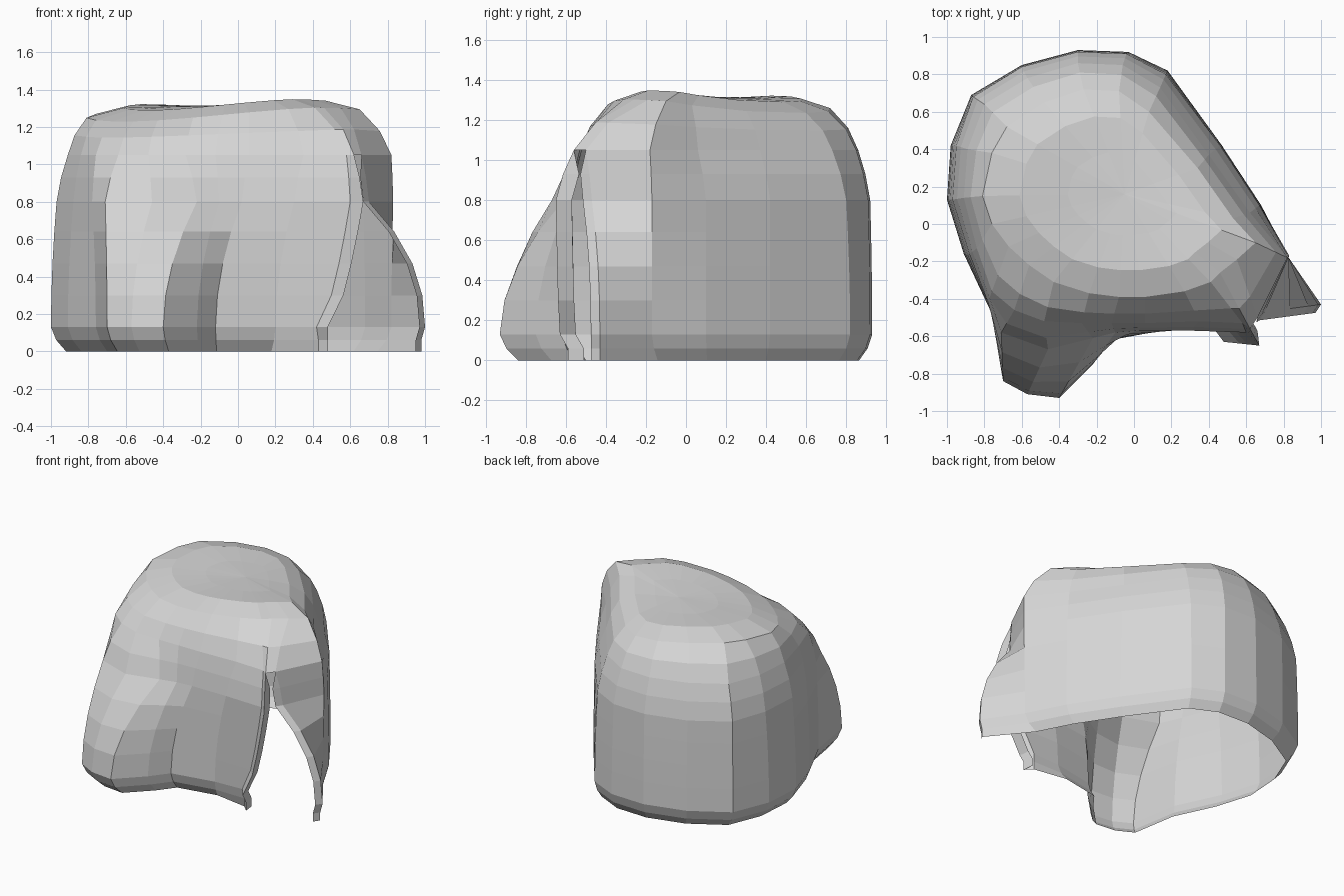
import bpy
import bmesh
from mathutils import Vector

cube = bpy.data.objects.get("Cube")
if cube:
    bpy.data.objects.remove(cube, do_unlink=True)

# One plain grey for the whole shell
grey = bpy.data.materials.new("light_grey")
grey.use_nodes = True
colour = (0.67, 0.67, 0.67, 1)
grey.diffuse_color = colour
grey.node_tree.nodes["Principled BSDF"].inputs["Base Color"].default_value = colour

# Contours run from the flared front rim of the opening, round the bump and
# the back, to the rear rim of the opening
BASE = [(.48, -.63), (.42, -.55), (.2, -.56), (-.12, -.62), (-.22, -.75),
        (-.4, -.93), (-.57, -.91), (-.7, -.84), (-.76, -.48), (-.91, -.16),
        (-1, .13), (-.98, .42), (-.87, .69), (-.6, .85), (-.3, .93),
        (-.03, .92), (.18, .82), (.47, .42), (.68, .1), (.82, -.17), (1, -.43)]
MIDDLE = [(.67, -.65), (.6, -.58), (.3, -.57), (.02, -.57), (-.1, -.58),
          (-.22, -.61), (-.46, -.67), (-.71, -.58), (-.78, -.42), (-.88, -.16),
          (-.97, .13), (-.95, .42), (-.86, .68), (-.6, .84), (-.3, .92),
          (-.04, .91), (.17, .8), (.46, .42), (.67, .1), (.83, -.17), (.7, -.47)]
SHOULDER = [(.62, -.56), (.58, -.53), (.35, -.52), (.06, -.53), (-.12, -.53),
            (-.28, -.53), (-.48, -.52), (-.64, -.46), (-.76, -.36), (-.84, -.13),
            (-.91, .14), (-.89, .4), (-.8, .64), (-.57, .78), (-.3, .86),
            (-.06, .85), (.14, .73), (.4, .37), (.62, .06), (.82, -.18),
            (.66, -.5)]
CROWN = [(.46, -.26), (.41, -.31), (.27, -.36), (.06, -.39), (-.08, -.39),
         (-.24, -.37), (-.43, -.31), (-.56, -.22), (-.67, -.12), (-.76, 0),
         (-.81, .15), (-.76, .38), (-.68, .52), (-.48, .65), (-.27, .72),
         (-.08, .71), (.08, .6), (.34, .3), (.53, .03), (.65, -.1), (.55, -.19)]
CENTRE = Vector((-.05, .16))


def blend(first, second, t):
    return [Vector(a).lerp(Vector(b), t) for a, b in zip(first, second)]


def shrink(contour, factor):
    return [CENTRE.lerp(Vector(p), factor) for p in contour]


def add_ring(bm, contour, z, saddle=0):
    ring = []
    for p in contour:
        height = z + saddle * (.4 * p.x - .4 * p.y - 2 * p.x * p.y)
        ring.append(bm.verts.new((p.x, p.y, height)))
    return ring


def bridge(bm, low, high, closed=False):
    count = len(low)
    for j in range(count if closed else count - 1):
        k = (j + 1) % count
        bm.faces.new((low[j], high[j], high[k], low[k]))


bm = bmesh.new()

# Curled hem
walls = []
for factor, z in ((.915, 0), (.97, .06)):
    hem = shrink(BASE, factor)
    hem[0] = Vector((.48, -.59))
    hem[1] = Vector((.43, -.54))
    hem[-1] = Vector((.98, -.43))
    walls.append(add_ring(bm, hem, z))

# Side wall, left open between the two rims; each rim has its own sweep
for z in (.13, .3, .47, .64, .8):
    t = (z - .13) / .67
    contour = blend(BASE, MIDDLE, t ** 1.9)
    contour[:2] = blend(BASE[:2], MIDDLE[:2], t ** .6)
    contour[-1:] = blend(BASE[-1:], MIDDLE[-1:], t ** 2.2)
    walls.append(add_ring(bm, contour, z))
walls.append(add_ring(bm, blend(MIDDLE, SHOULDER, .4), .93))
walls.append(add_ring(bm, blend(SHOULDER, CROWN, 0), 1.05))
for low, high in zip(walls, walls[1:]):
    bridge(bm, low, high)

# Rounded, slightly saddle-shaped crown, closed above the opening
crown = [walls[-1],
         add_ring(bm, blend(SHOULDER, CROWN, .36), 1.16, .03),
         add_ring(bm, shrink(CROWN, 1), 1.26, .08),
         add_ring(bm, shrink(CROWN, .74), 1.315, .11),
         add_ring(bm, shrink(CROWN, .4), 1.32, .11)]
for low, high in zip(crown, crown[1:]):
    bridge(bm, low, high, closed=True)
tip = bm.verts.new((CENTRE.x, CENTRE.y, 1.315))
last = crown[-1]
for j, v in enumerate(last):
    bm.faces.new((v, tip, last[(j + 1) % len(last)]))

# Narrow turned lips along both edges of the opening
for side, offset in ((0, (-.01, .08, 0)), (-1, (-.03, -.045, 0))):
    edge = [ring[side] for ring in walls]
    lip = [bm.verts.new(v.co + Vector(offset)) for v in edge[:-1]]
    lip.append(edge[-1])
    for a, b, c, d in zip(edge, edge[1:], lip[1:], lip):
        corners = [a, d, c, b] if side == 0 else [a, b, c, d]
        bm.faces.new(list(dict.fromkeys(corners)))

bmesh.ops.recalc_face_normals(bm, faces=bm.faces)
mesh = bpy.data.meshes.new("hood_shell")
bm.to_mesh(mesh)
bm.free()
mesh.materials.append(grey)
shell = bpy.data.objects.new("hood_shell", mesh)
bpy.context.collection.objects.link(shell)
